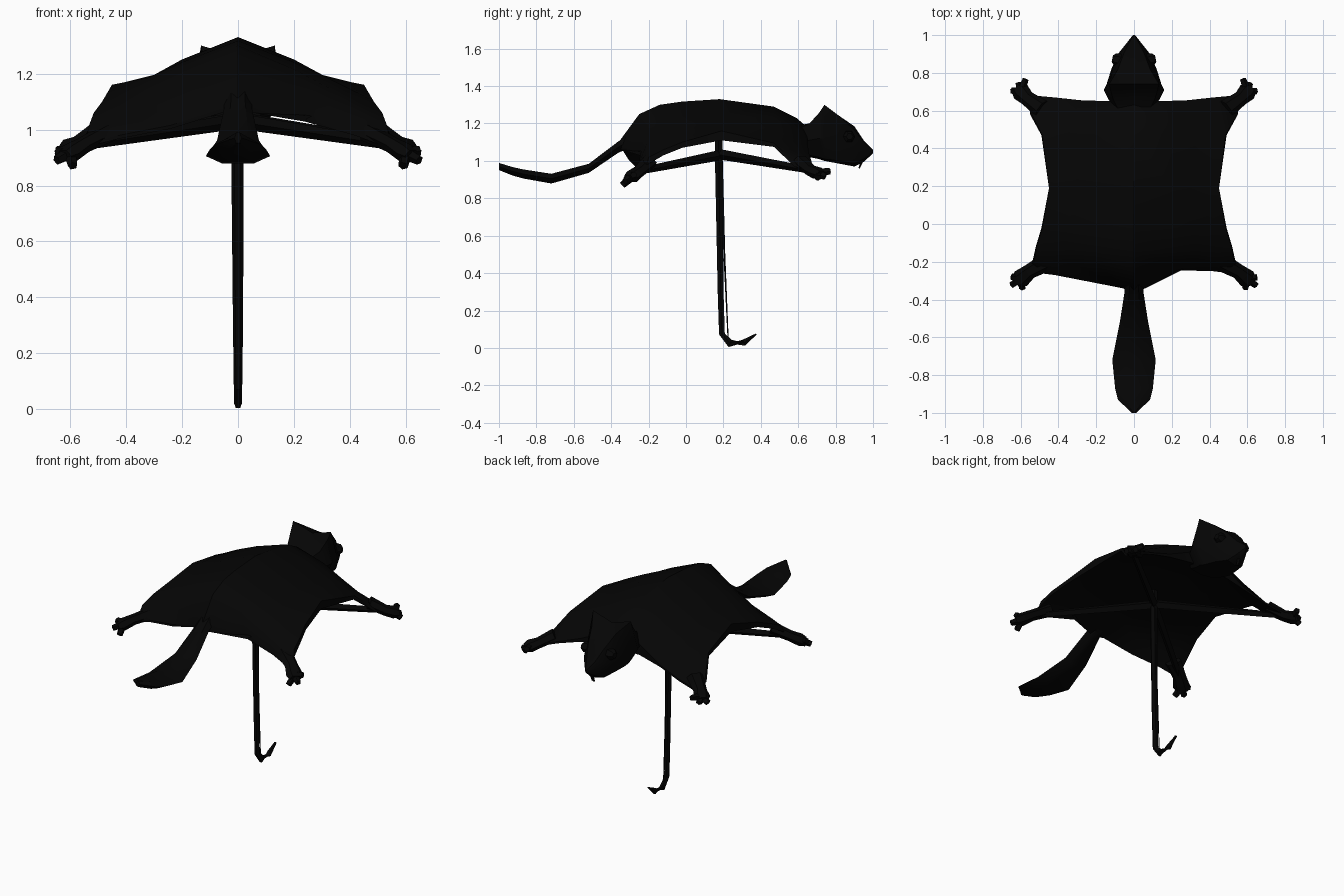
import bpy, math
from mathutils import Vector

black = bpy.data.materials.new("matte_black")
black.diffuse_color = (0.0015, 0.0015, 0.0015, 1)


def make(name, verts, faces, angle=35):
    me = bpy.data.meshes.new(name)
    me.from_pydata(verts, [], faces)
    me.materials.append(black)
    ob = bpy.data.objects.new(name, me)
    bpy.context.collection.objects.link(ob)
    bpy.ops.object.select_all(action='DESELECT')
    ob.select_set(True)
    bpy.context.view_layer.objects.active = ob
    bpy.ops.object.mode_set(mode='EDIT')
    bpy.ops.mesh.select_all(action='SELECT')
    bpy.ops.mesh.normals_make_consistent(inside=False)
    bpy.ops.object.mode_set(mode='OBJECT')
    bpy.ops.object.shade_smooth_by_angle(angle=math.radians(angle))
    return ob


def loft(name, rings):
    """Skin closed rings of equal length and cap both ends."""
    n, s = len(rings), len(rings[0])
    verts = [v for r in rings for v in r]
    faces = [(i * s + k, i * s + (k + 1) % s, (i + 1) * s + (k + 1) % s, (i + 1) * s + k)
             for i in range(n - 1) for k in range(s)]
    faces += [tuple(range(s)), tuple(range((n - 1) * s, n * s))]
    return make(name, verts, faces)


def tube(name, pts, sides=6, upright=False, up=(0, 0, 1)):
    """Loft through (x, y, z, half_width, half_height) sections."""
    P = [Vector(p[:3]) for p in pts]
    rings, n = [], len(pts)
    for i, p in enumerate(pts):
        t = (P[min(i + 1, n - 1)] - P[max(i - 1, 0)]).normalized()
        if upright:
            s, v = Vector((1, 0, 0)), Vector((0, 0, 1))
        else:
            s = t.cross(Vector(up)).normalized()
            v = s.cross(t)
        angles = [2 * math.pi * k / sides for k in range(sides)]
        rings.append([P[i] + s * p[3] * math.cos(a) + v * p[4] * math.sin(a) for a in angles])
    return loft(name, rings)


# Canopy: the stretched body, half rows from neck to tail, the last point is the hem lip
rows = [
    [(0, .66, 1.17), (.13, .65, 1.12), (.28, .655, 1.05), (.42, .67, 1.0), (.53, .68, .96), (.55, .67, .94)],
    [(0, .59, 1.23), (.18, .6, 1.17), (.32, .6, 1.10), (.45, .6, 1.04), (.54, .58, .99), (.55, .58, .97)],
    [(0, .47, 1.29), (.2, .47, 1.225), (.33, .47, 1.17), (.43, .47, 1.12), (.485, .47, 1.095), (.49, .47, 1.075)],
    [(0, .18, 1.33), (.2, .19, 1.25), (.30, .19, 1.195), (.40, .19, 1.17), (.45, .19, 1.16), (.45, .19, 1.11)],
    [(0, -.02, 1.317), (.2, -.02, 1.24), (.32, -.02, 1.185), (.43, -.02, 1.13), (.485, -.02, 1.10), (.49, -.02, 1.07)],
    [(0, -.14, 1.30), (.2, -.14, 1.215), (.33, -.14, 1.145), (.45, -.13, 1.085), (.515, -.12, 1.06), (.52, -.12, 1.03)],
    [(0, -.25, 1.25), (.17, -.22, 1.165), (.32, -.21, 1.09), (.46, -.21, 1.04), (.53, -.2, 1.02), (.54, -.21, .98)],
    [(0, -.36, 1.10), (.06, -.34, 1.075), (.24, -.245, 1.04), (.42, -.25, .99), (.5, -.26, .96), (.54, -.23, .95)],
]
belly_z = [1.06, 1.08, 1.10, 1.12, 1.12, 1.11, 1.08, 1.06]
rings = []
for i, (r, c) in enumerate(zip(rows, belly_z)):
    left = [(-x, y, z) for x, y, z in reversed(r[1:])]
    if i == 0:  # the left hems hang lower than the right ones
        left[2:4] = [(-.42, .67, .985), (-.28, .655, 1.03)]
    if i == len(rows) - 1:
        left[2:4] = [(-.42, -.27, .98), (-.24, -.305, 1.015)]
    top = left + r
    # Belly: shallow underside that joins the lips
    xl, zl = r[-1][0], r[-1][2]
    under = [(x, y, min(z - .012, c + (zl - c) * (x / xl) ** 2)) for x, y, z in reversed(top[1:-1])]
    rings.append(top + under)

n, s = len(rings), len(rings[0])
verts = [v for r in rings for v in r]
faces = [(i * s + k, i * s + (k + 1) % s, (i + 1) * s + (k + 1) % s, (i + 1) * s + k)
         for i in range(n - 1) for k in range(s)]
for e in (0, (n - 1) * s):  # close the neck and rump hems strip by strip
    faces += [(e, e + 1, e + s - 1), (e + 9, e + 10, e + 11)]
    faces += [(e + k, e + k + 1, e + s - k - 1, e + s - k) for k in range(1, 9)]
make("canopy_body", verts, faces)

# Head: wedge with ears as its top rear corners; crown, ear, cheek, jaw, chin per section
head = [
    (.60, (0, 1.19), (.08, 1.17), (.10, 1.11), (.08, 1.05), (0, 1.04)),
    (.66, (0, 1.20), (.11, 1.20), (.135, 1.11), (.09, 1.03), (0, 1.02)),
    (.71, (0, 1.235), (.125, 1.255), (.16, 1.12), (.10, 1.02), (0, 1.01)),
    (.74, (0, 1.26), (.132, 1.30), (.145, 1.12), (.095, 1.01), (0, 1.0)),
    (.82, (0, 1.235), (.085, 1.24), (.12, 1.11), (.08, 1.0), (0, .985)),
    (.90, (0, 1.185), (.055, 1.165), (.085, 1.08), (.055, .985), (0, .97)),
    (.95, (0, 1.11), (.03, 1.10), (.045, 1.06), (.03, 1.01), (0, .995)),
    (1.0, (0, 1.06), (.004, 1.057), (.006, 1.05), (.004, 1.042), (0, 1.04)),
]
loft("head", [[(x, y, z) for x, z in half] + [(-x, y, z) for x, z in reversed(half[1:-1])]
              for y, *half in head])
tube("front_teeth", [(0, .95, 1.02, .015, .008), (0, .925, .96, .012, .004)], 4, up=(0, 1, 0))

# Tail: slim root widening to a flat paddle
tube("tail", [(0, -.28, 1.12, .05, .05), (0, -.36, 1.075, .05, .035),
              (0, -.52, .96, .075, .028), (0, -.72, .905, .115, .03),
              (0, -.87, .93, .1, .028), (0, -.93, .945, .085, .026),
              (0, -1.0, .97, .012, .022)], 6, True)

for side, label in ((1, "right"), (-1, "left")):
    # Bulging eyes
    tube(label + "_eye", [(side * .06, .865, 1.13, .035, .035), (side * .10, .872, 1.13, .032, .032),
                          (side * .115, .875, 1.13, .018, .018)], 6)

    # Limbs: umbrella ribs, wrists, palms and toes for each corner
    for part, sy, hub, arm, wrist, palm, toes in (
            ("front", 1, 1.035, (.49, .61, 1.0), (.565, .665, .95), (.60, .70, .935),
             [(.575, .768, .945), (.612, .745, .915), (.648, .705, .91)]),
            ("back", -1, 1.03, (.46, -.2, .99), (.55, -.25, .945), (.60, -.29, .915),
             [(.65, -.28, .925), (.648, -.325, .89), (.59, -.34, .87)])):
        m = lambda p: (side * p[0], p[1], p[2])
        tube(f"{label}_{part}_rib", [(0, .18, hub, .022, .028), (*m(wrist), .018, .018)], 4)
        tube(f"{label}_{part}_limb", [(*m(arm), .05, .035), (*m(wrist), .04, .03),
                                      (*m(palm), .05, .034),
                                      (side * (palm[0] + .02), palm[1] + sy * .02, palm[2] - .01, .035, .024)], 6)
        for i, tip in enumerate(toes):
            tube(f"{label}_{part}_toe_{i + 1}", [(*m(palm), .022, .024), (*m(tip), .018, .018)], 5)

# Handle: long pole with a short hooked end
tube("pole_and_hook", [(-.002, .174, 1.13, .024, .023), (-.002, .175, 1.0, .023, .023),
                       (0, .185, .3, .018, .018), (0, .192, .075, .015, .018),
                       (0, .235, .024, .015, .024), (0, .31, .028, .014, .02),
                       (0, .375, .074, .008, .004)], 6, up=(0, 1, .25))

# Thin spring wire beside the pole
tube("spring_wire", [(0, .19, 1.02, .003, .006), (0, .205, .5, .003, .005),
                     (0, .225, .05, .003, .003)], 4, up=(0, 1, 0))
